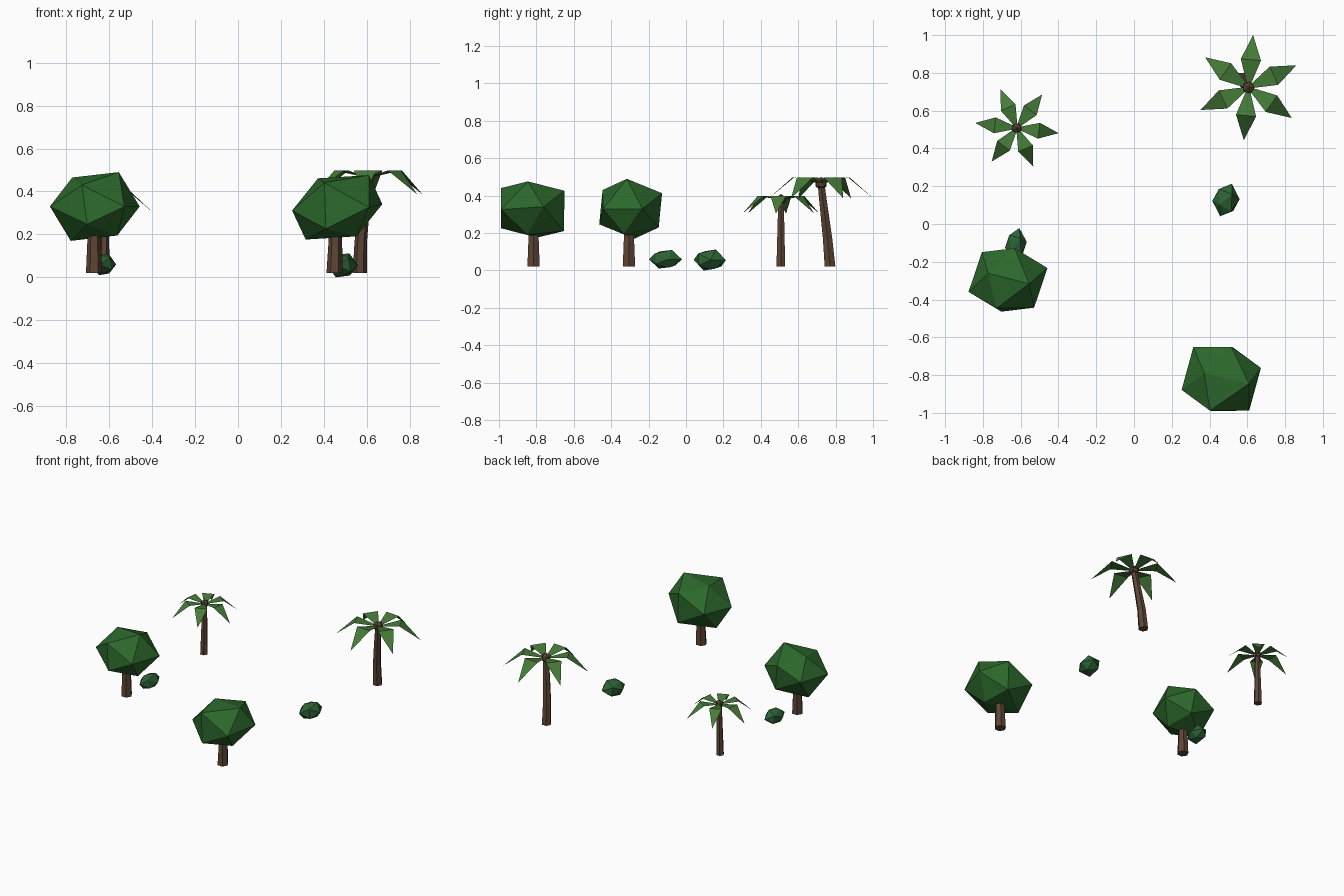
import bpy, bmesh
from math import cos, sin, pi, radians
from mathutils import Vector, Matrix

if "Cube" in bpy.data.objects:
    bpy.data.objects.remove(bpy.data.objects["Cube"])


def material(name, rgb):
    m = bpy.data.materials.new(name)
    m.diffuse_color = (*rgb, 1)
    m.use_nodes = True
    m.node_tree.nodes["Principled BSDF"].inputs["Base Color"].default_value = m.diffuse_color
    return m


CROWN = material("crown_green", (0.025, 0.14, 0.025))
BUSH = material("bush_green", (0.025, 0.12, 0.035))
LEAF = material("leaf_green", (0.06, 0.20, 0.04))
BARK = material("bark_brown", (0.11, 0.06, 0.035))


def finish(bm, name, mat):
    me = bpy.data.meshes.new(name)
    bm.to_mesh(me)
    bm.free()
    me.materials.append(mat)
    ob = bpy.data.objects.new(name, me)
    bpy.context.collection.objects.link(ob)
    return ob


# Tilted, squashed icosahedra: six corners each, the other six are opposite
SHAPE_A = [(.209, .063, 0), (.112, -.02, .16), (-.138, .147, 0),
           (.035, .168, .083), (.06, .15, -.1), (-.105, .035, .135)]
SHAPE_B = [(.21, .058, .015), (.147, -.025, .15), (-.148, .168, 0),
           (.053, .17, .1), (.06, .168, -.115), (-.09, .03, .135)]


def foliage(name, half, centre, mat, turn=0, scale=(1, 1, 1)):
    bm = bmesh.new()
    m = Matrix.Translation(centre) @ Matrix.Diagonal((*scale, 1)) @ Matrix.Rotation(turn, 4, 'Z')
    for p in half:
        for s in (1, -1):
            bm.verts.new(m @ (Vector(p) * s))
    bmesh.ops.convex_hull(bm, input=bm.verts[:])
    bmesh.ops.recalc_face_normals(bm, faces=bm.faces[:])
    return finish(bm, name, mat)


def trunk(name, path, r0, r1, sides=6):
    bm = bmesh.new()
    rings = []
    for i, p in enumerate(path):
        r = r0 + (r1 - r0) * i / (len(path) - 1)
        rings.append([bm.verts.new((p[0] + r * cos(2 * pi * k / sides),
                                    p[1] + r * sin(2 * pi * k / sides), p[2]))
                      for k in range(sides)])
    for a, b in zip(rings, rings[1:]):
        for k in range(sides):
            n = (k + 1) % sides
            bm.faces.new((a[k], a[n], b[n], b[k]))
    bm.faces.new(rings[0][::-1])
    bm.faces.new(rings[-1])
    return finish(bm, name, BARK)


def palm(name, path, r0, r1, bud, first, size, z_base, z_mid, z_tip):
    trunk(name + "_trunk", path, r0, r1)
    x, y, z = path[-1]
    # Bud at the top of the trunk
    bm = bmesh.new()
    bmesh.ops.create_icosphere(bm, subdivisions=1, radius=bud,
                               matrix=Matrix.Translation((x, y, z)))
    finish(bm, name + "_bud", BARK)
    # Six drooping leaves, each folded once across its widest point
    bm = bmesh.new()
    for i in range(6):
        m = Matrix.Translation((x, y, 0)) @ Matrix.Rotation(radians(first + 60 * i), 4, 'Z')
        outline = [(.07, -.04, z_base), (.53, -.19, z_mid), (1, 0, z_tip),
                   (.53, .19, z_mid), (.07, .04, z_base)]
        v = [bm.verts.new(m @ Vector((r * size, w * size, h))) for r, w, h in outline]
        bm.faces.new((v[0], v[1], v[3], v[4]))
        bm.faces.new((v[1], v[2], v[3]))
    finish(bm, name + "_leaves", LEAF)


# Round trees
trunk("left_tree_trunk", [(-.67, -.305, .02), (-.67, -.305, .25)], .038, .028)
foliage("left_tree_crown", SHAPE_A, (-.667, -.296, .33), CROWN)
trunk("right_tree_trunk", [(.45, -.815, .02), (.455, -.815, .25)], .038, .028)
foliage("right_tree_crown", SHAPE_B, (.462, -.82, .326), CROWN)

# Bushes
foliage("left_bush", SHAPE_A, (-.625, -.11, .06), BUSH, radians(57), (.29, .42, .31))
foliage("right_bush", SHAPE_A, (.487, .127, .056), BUSH, radians(50), (.36, .43, .35))

# Palms
palm("left_palm", [(-.625, .507, .02), (-.62, .508, .38)], .027, .017,
     .029, -7, .222, .38, .398, .305)
palm("right_palm", [(.567, .77, .02), (.572, .757, .17), (.588, .739, .32), (.606, .722, .465)],
     .033, .021, .035, 25, .28, .468, .498, .386)
